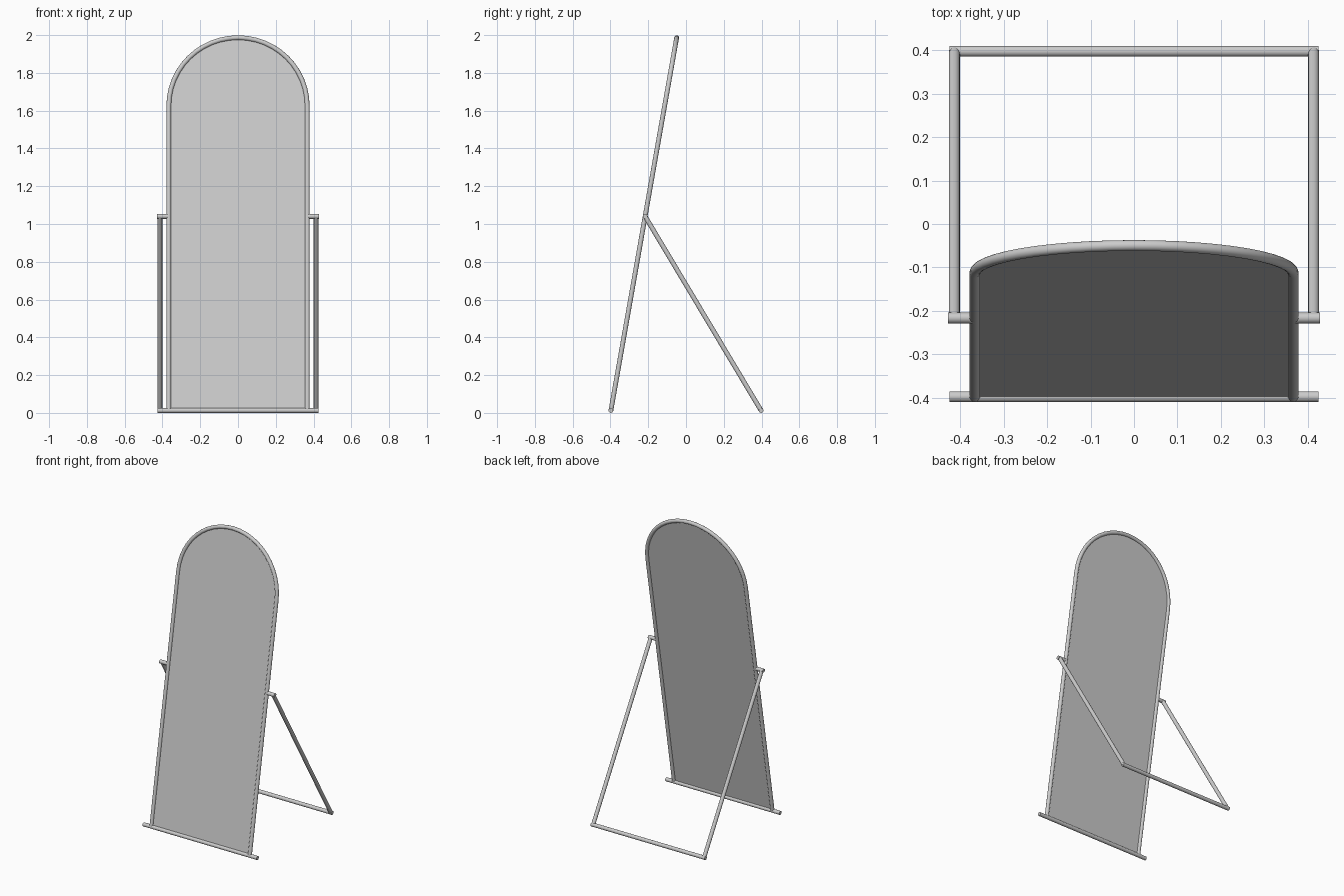
import bpy, bmesh, math
from mathutils import Vector

if "Cube" in bpy.data.objects:
    bpy.data.objects.remove(bpy.data.objects["Cube"])

R = 0.0125                      # tube radius
TILT = math.radians(10)
BASE = Vector((0, -0.3975, R))  # foot of the leaning mirror
HALF = 0.3665                   # half width to tube centre
STRAIGHT = 1.638                # straight side length before the arch
ARC = 24


def lean(x, s, d=0.0):
    """Point on the leaning plane: s along the height, d toward the back."""
    return BASE + Vector((x, s * math.sin(TILT) + d * math.cos(TILT),
                          s * math.cos(TILT) - d * math.sin(TILT)))


def smooth(ob):
    bpy.ops.object.select_all(action='DESELECT')
    ob.select_set(True)
    bpy.context.view_layer.objects.active = ob
    bpy.ops.object.shade_smooth_by_angle(angle=math.radians(40))


def bar(name, a, b):
    """Straight capped round bar from a to b."""
    a, b = Vector(a), Vector(b)
    bpy.ops.mesh.primitive_cylinder_add(vertices=24, radius=R, depth=(b - a).length,
                                        location=(a + b) / 2)
    ob = bpy.context.object
    ob.rotation_mode = 'QUATERNION'
    ob.rotation_quaternion = (b - a).to_track_quat('Z', 'Y')
    ob.name = name
    smooth(ob)
    return ob


# Arched outline shared by the tube and the glass
outline = [(HALF, 0.0)]
outline += [(HALF * math.cos(math.pi * i / ARC), STRAIGHT + HALF * math.sin(math.pi * i / ARC))
            for i in range(ARC + 1)]
outline += [(-HALF, 0.0)]

# Arched frame tube
curve = bpy.data.curves.new("arched_frame", 'CURVE')
curve.dimensions = '3D'
curve.bevel_depth = R
curve.bevel_resolution = 6
curve.use_fill_caps = True
spline = curve.splines.new('POLY')
spline.points.add(len(outline) - 1)
for p, (x, s) in zip(spline.points, outline):
    p.co = (*lean(x, s), 1)
frame = bpy.data.objects.new("arched_frame", curve)
bpy.context.collection.objects.link(frame)
bpy.ops.object.select_all(action='DESELECT')
frame.select_set(True)
bpy.context.view_layer.objects.active = frame
bpy.ops.object.convert(target='MESH')
smooth(bpy.context.object)

# Mirror panel, a thin slab in the middle of the tube
bm = bmesh.new()
face = bm.faces.new([bm.verts.new(lean(x, s, 0.002)) for x, s in outline])
ext = bmesh.ops.extrude_face_region(bm, geom=[face])
shift = lean(0, 0, -0.004) - BASE
bmesh.ops.translate(bm, vec=shift, verts=[v for v in ext["geom"] if isinstance(v, bmesh.types.BMVert)])
if len(bm.faces) == len(outline) + 1:   # keep the back closed
    bm.faces.new([v for v in bm.verts][:len(outline)])
bmesh.ops.recalc_face_normals(bm, faces=bm.faces)
mesh = bpy.data.meshes.new("mirror_panel")
bm.to_mesh(mesh)
bm.free()
bpy.context.collection.objects.link(bpy.data.objects.new("mirror_panel", mesh))

# Floor bars
bar("front_floor_bar", (-0.425, BASE.y, R), (0.425, BASE.y, R))
bar("back_floor_bar", (-0.425, -BASE.y, R), (0.425, -BASE.y, R))

# Pivot pins and rear legs on both sides
pivot = lean(0, 1.0435)
for side, sx in (("left", -1), ("right", 1)):
    bar(side + "_pivot_pin", (sx * HALF, pivot.y, pivot.z), (sx * 0.428, pivot.y, pivot.z))
    bar(side + "_rear_leg", (sx * 0.4135, pivot.y, pivot.z), (sx * 0.4135, -BASE.y, R))
